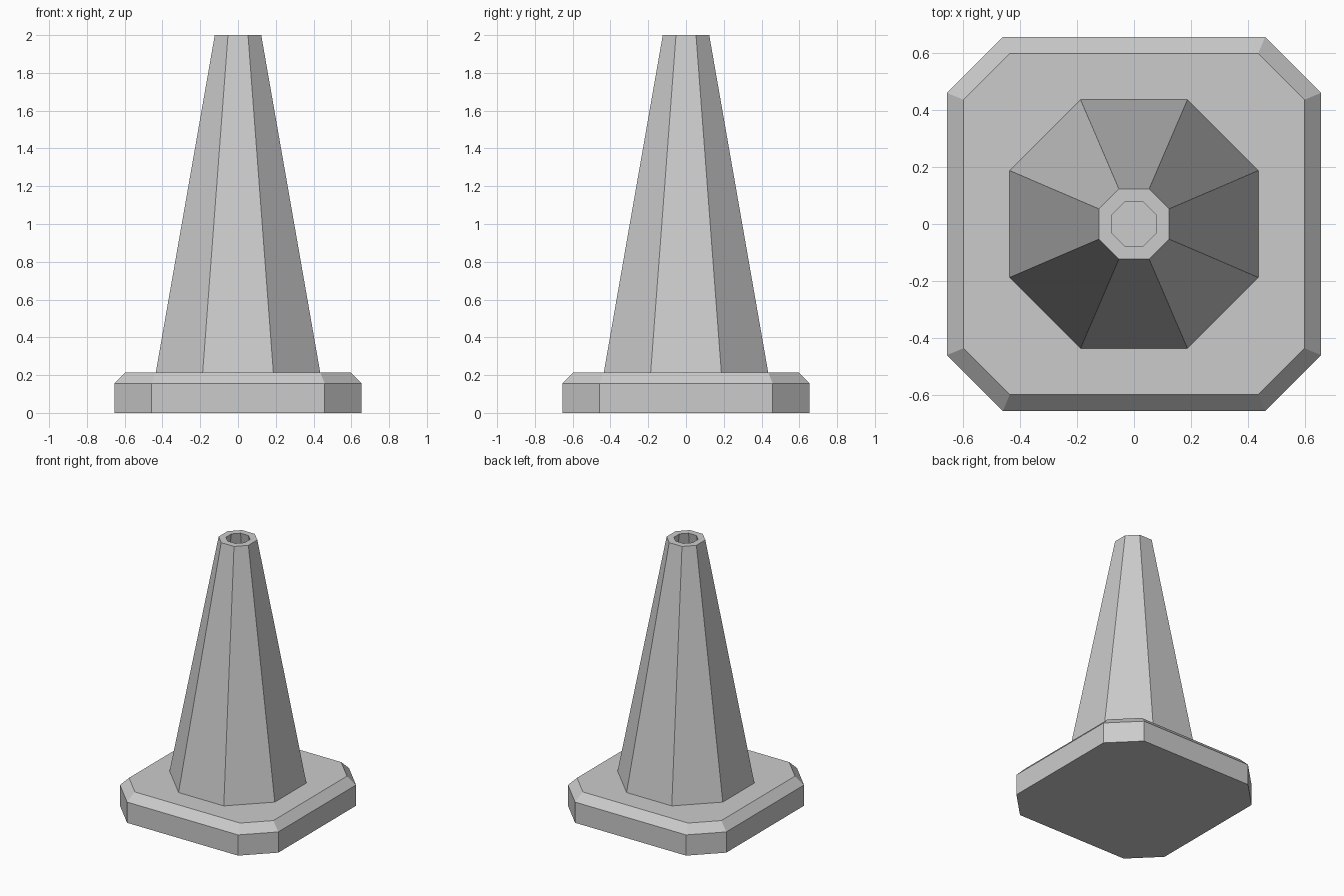
import bpy, bmesh

if "Cube" in bpy.data.objects:
    bpy.data.objects.remove(bpy.data.objects["Cube"])


def ring(half, corner, z):
    """Eight-sided outline: square of half-width `half` with cut corners."""
    h, c = half, corner
    return [(h, -c, z), (h, c, z), (c, h, z), (-c, h, z),
            (-h, c, z), (-h, -c, z), (-c, -h, z), (c, -h, z)]


def loft(name, rings, caps=True, closed=False):
    """Skin a stack of outlines into a flat-faced object."""
    bm = bmesh.new()
    loops = [[bm.verts.new(p) for p in r] for r in rings]
    pairs = list(zip(loops, loops[1:]))
    if closed:
        pairs.append((loops[-1], loops[0]))
    for a, b in pairs:
        for i in range(8):
            j = (i + 1) % 8
            bm.faces.new((a[i], a[j], b[j], b[i]))
    if caps:
        bm.faces.new(loops[0][::-1])
        bm.faces.new(loops[-1])
    bmesh.ops.recalc_face_normals(bm, faces=bm.faces)
    mesh = bpy.data.meshes.new(name)
    bm.to_mesh(mesh)
    bm.free()
    obj = bpy.data.objects.new(name, mesh)
    bpy.context.collection.objects.link(obj)
    return obj


# Base plate with cut corners and a bevelled top edge
loft("base_plate", [ring(0.655, 0.459, 0),
                    ring(0.655, 0.459, 0.155),
                    ring(0.597, 0.435, 0.215)])

# Hollow eight-sided cone: outer wall, top rim, inner wall
loft("cone_body", [ring(0.435, 0.187, 0.215),
                   ring(0.123, 0.053, 2.0),
                   ring(0.077, 0.032, 2.0),
                   ring(0.388, 0.166, 0.215)], caps=False, closed=True)
